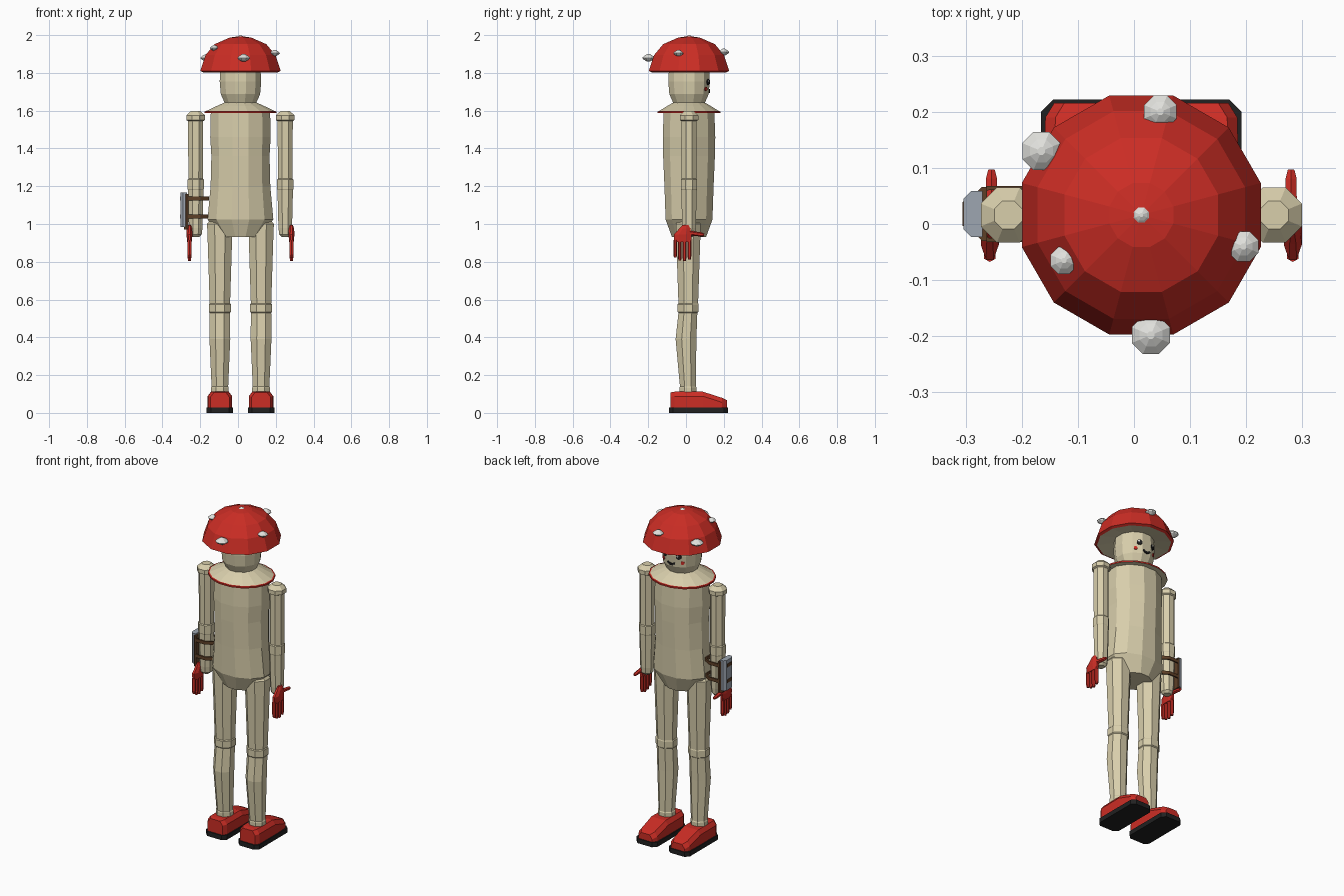
import bpy, bmesh, math
from mathutils import Matrix, Vector

cube = bpy.data.objects.get("Cube")
if cube:
    bpy.data.objects.remove(cube, do_unlink=True)

CX, CY = 0.013, 0.016


def material(name, rgb):
    m = bpy.data.materials.new(name)
    m.use_nodes = True
    m.diffuse_color = (*rgb, 1)
    bsdf = m.node_tree.nodes["Principled BSDF"]
    bsdf.inputs["Base Color"].default_value = (*rgb, 1)
    bsdf.inputs["Roughness"].default_value = 0.8
    return m


CREAM = material("cream", (0.69, 0.62, 0.41))
RED = material("red", (0.60, 0.026, 0.018))
WHITE = material("white", (0.75, 0.75, 0.72))
BLACK = material("black", (0.015, 0.015, 0.015))
BROWN = material("brown", (0.11, 0.05, 0.02))
STEEL = material("steel", (0.34, 0.38, 0.44))


def finish(name, bm, *mats):
    bmesh.ops.recalc_face_normals(bm, faces=bm.faces)
    me = bpy.data.meshes.new(name)
    bm.to_mesh(me)
    bm.free()
    for m in mats:
        me.materials.append(m)
    ob = bpy.data.objects.new(name, me)
    bpy.context.collection.objects.link(ob)
    return ob


def loft(name, rings, *mats, band=None, close=True):
    """Skin a list of equal-length point rings; band maps a band to a material."""
    bm = bmesh.new()
    vs = [[bm.verts.new(p) for p in r] for r in rings]
    n = len(rings[0])
    for k, (a, b) in enumerate(zip(vs, vs[1:])):
        for i in range(n):
            j = (i + 1) % n
            f = bm.faces.new((a[i], a[j], b[j], b[i]))
            f.material_index = band(k) if band else 0
    if close:
        bm.faces.new(vs[0])
        bm.faces.new(vs[-1])
    return finish(name, bm, *mats)


def turned(name, profile, *mats, sides=8, at=(CX, CY), axis=None, **kw):
    """Loft of polygons (rx, ry, z, optional y shift), flats facing the axes."""
    c = math.cos(math.pi / sides)
    rings = []
    for rx, ry, z, *dy in profile:
        ring = []
        for i in range(sides):
            t = (i + 0.5) * math.tau / sides
            p = Vector((rx / c * math.cos(t), ry / c * math.sin(t) + sum(dy), z))
            ring.append(axis @ p if axis else p + Vector((*at, 0)))
        rings.append(ring)
    return loft(name, rings, *mats, **kw)


def round_profile(*pairs):
    return [(r, r, z) for r, z in pairs]


# Mushroom cap: red dome, cream gills underneath
turned("cap", round_profile((0.09, 1.82), (0.198, 1.803), (0.213, 1.81), (0.185, 1.894),
                            (0.137, 1.952), (0.057, 1.987), (0.008, 1.994)),
       CREAM, RED, sides=12, band=lambda k: int(k > 0))

# Warts on the cap
for x, y, z, r in ((-0.165, 0.13, 1.88, 0.034), (0.047, 0.2, 1.91, 0.029),
                   (0.195, -0.04, 1.905, 0.027), (-0.125, -0.065, 1.932, 0.024),
                   (0.03, -0.198, 1.88, 0.034), (CX, CY, 1.99, 0.017)):
    h = min(r * 0.62, 0.02) if z < 1.95 else 0.01
    turned("cap_wart", round_profile((r * 0.25, z - h), (r * 0.85, z - h * 0.4), (r, z),
                                     (r * 0.6, z + h * 0.6), (r * 0.2, z + h)),
           WHITE, at=(x, y))

# Head, collar and torso
turned("head", round_profile((0.08, 1.6), (0.083, 1.64), (0.104, 1.687), (0.11, 1.755),
                             (0.106, 1.82)), CREAM, sides=12)
turned("collar", [(0.15, 0.13, 1.587), (0.19, 0.166, 1.587), (0.19, 0.166, 1.596),
                  (0.182, 0.158, 1.598), (0.125, 0.115, 1.625), (0.08, 0.08, 1.645)],
       CREAM, RED, sides=16, band=lambda k: int(k in (1, 2)))
turned("torso", [(0.1, 0.09, 0.93), (0.174, 0.124, 1.024), (0.158, 0.13, 1.2),
                 (0.154, 0.137, 1.36), (0.16, 0.139, 1.46), (0.157, 0.134, 1.595)],
       CREAM, sides=12)


def on_face(angle, z, r=0.106):
    """Matrix whose z axis points out of the face at a turn from +y."""
    d = Vector((math.sin(angle), math.cos(angle), 0))
    turn = d.to_track_quat('Z', 'Y').to_matrix().to_4x4()
    return Matrix.Translation(Vector((CX, CY, z)) + d * r) @ turn


def disc(name, r, depth, mat, angle, z, out=0.106):
    turned(name, [(r, r, 0), (r, r, depth)], mat, axis=on_face(angle, z, out))


# Painted face
for s in (-1, 1):
    disc("eye", 0.015, 0.009, BLACK, s * 0.42, 1.752)
    disc("eye_glint", 0.005, 0.003, WHITE, s * 0.42 + 0.04, 1.757, 0.115)
    disc("cheek", 0.01, 0.008, RED, s * 0.62, 1.715, 0.104)
for k in range(-2, 3):
    disc("mouth", 0.0065, 0.008, BLACK, k * 0.09, 1.70 + 0.002 * k * k, 0.103)

for s, side in ((1, "left"), (-1, "right")):
    # Arm with shoulder cap and elbow band
    ax = CX + s * 0.237
    turned(side + "_arm", round_profile(
        (0.02, 0.932), (0.032, 0.945), (0.036, 0.98), (0.041, 1.18), (0.043, 1.185),
        (0.043, 1.235), (0.039, 1.24), (0.04, 1.545), (0.049, 1.55), (0.049, 1.575),
        (0.025, 1.598)), CREAM, at=(ax, CY))

    # Hand: palm, four fingers and a thumb pointing forward
    hx, hy = CX + s * 0.27, -0.018
    turned(side + "_palm", [(0.008, 0.015, 0.995, 0.015), (0.014, 0.03, 0.975, 0.012),
                            (0.016, 0.046, 0.945), (0.012, 0.046, 0.905)],
           RED, at=(hx, hy))
    for y, tip in ((-0.057, 0.822), (-0.033, 0.808), (-0.008, 0.803), (0.018, 0.812)):
        turned(side + "_finger", [(0.007, 0.006, tip), (0.01, 0.009, tip + 0.02),
                                  (0.01, 0.009, 0.915)], RED, sides=6, at=(hx, y))
    thumb = Matrix.Translation((hx - s * 0.003, 0, 0.955)) @ Matrix.Rotation(-1.7, 4, 'X')
    turned(side + "_thumb", round_profile((0.013, 0), (0.01, 0.05), (0.01, 0.08), (0.006, 0.097)),
           RED, sides=6, axis=thumb)

    # Leg with knee and ankle bands
    lx = CX + s * 0.109
    turned(side + "_leg", [
        (0.047, 0.045, 0.1, -0.006), (0.047, 0.045, 0.135, -0.006), (0.044, 0.042, 0.14, -0.006),
        (0.055, 0.055, 0.39, -0.016), (0.054, 0.05, 0.53, -0.006), (0.058, 0.055, 0.535, -0.005),
        (0.058, 0.055, 0.575, -0.005), (0.054, 0.052, 0.58, -0.004), (0.066, 0.065, 0.96, -0.004),
        (0.068, 0.066, 1.0, -0.004), (0.045, 0.045, 1.03, -0.004)], CREAM, at=(lx, CY))

    # Shoe: chamfered sole and wedge upper
    w, e, back, toe = 0.07, 0.022, -0.09, 0.222
    outline = [(-w, back + e), (e - w, back), (w - e, back), (w, back + e),
               (w, toe - e), (w - e, toe), (e - w, toe), (-w, toe - e)]
    loft(side + "_sole", [[(lx + x, y, z) for x, y in outline] for z in (0, 0.028)], BLACK)
    rings = []
    for y, hw, top in ((-0.083, 0.05, 0.108), (-0.06, 0.064, 0.112), (0.09, 0.065, 0.112),
                       (0.19, 0.062, 0.08), (0.216, 0.046, 0.068)):
        half = [(hw, 0.027), (hw, top - 0.024), (hw - 0.018, top)]
        rings.append([(lx + x, y, z) for x, z in half] +
                     [(lx - x, y, z) for x, z in reversed(half)])
    loft(side + "_shoe", rings, RED)

# Forearm gadget: steel plate on a brown backing, held by two straps
gx, gy = CX - 0.237, 0.018
for name, x0, x1, hw, z0, z1, mat in (
        ("gadget_backing", -0.285, -0.262, 0.048, 0.972, 1.16, BROWN),
        ("gadget_plate", -0.304, -0.27, 0.041, 0.985, 1.168, STEEL)):
    c = 0.014
    shape = [(x1, gy - hw), (x1, gy + hw), (x0 + c, gy + hw), (x0, gy + hw - c),
             (x0, gy - hw + c), (x0 + c, gy - hw)]
    loft(name, [[(x, y, z) for x, y in shape] for z in (z0, z1)], mat)
for z in (1.03, 1.125):
    strap = turned("gadget_strap", [(0.076, 0.05, z), (0.076, 0.05, z + 0.02),
                                    (0.068, 0.043, z + 0.02), (0.068, 0.043, z),
                                    (0.076, 0.05, z)],
                   BROWN, at=(gx - 0.006, gy), close=False)
